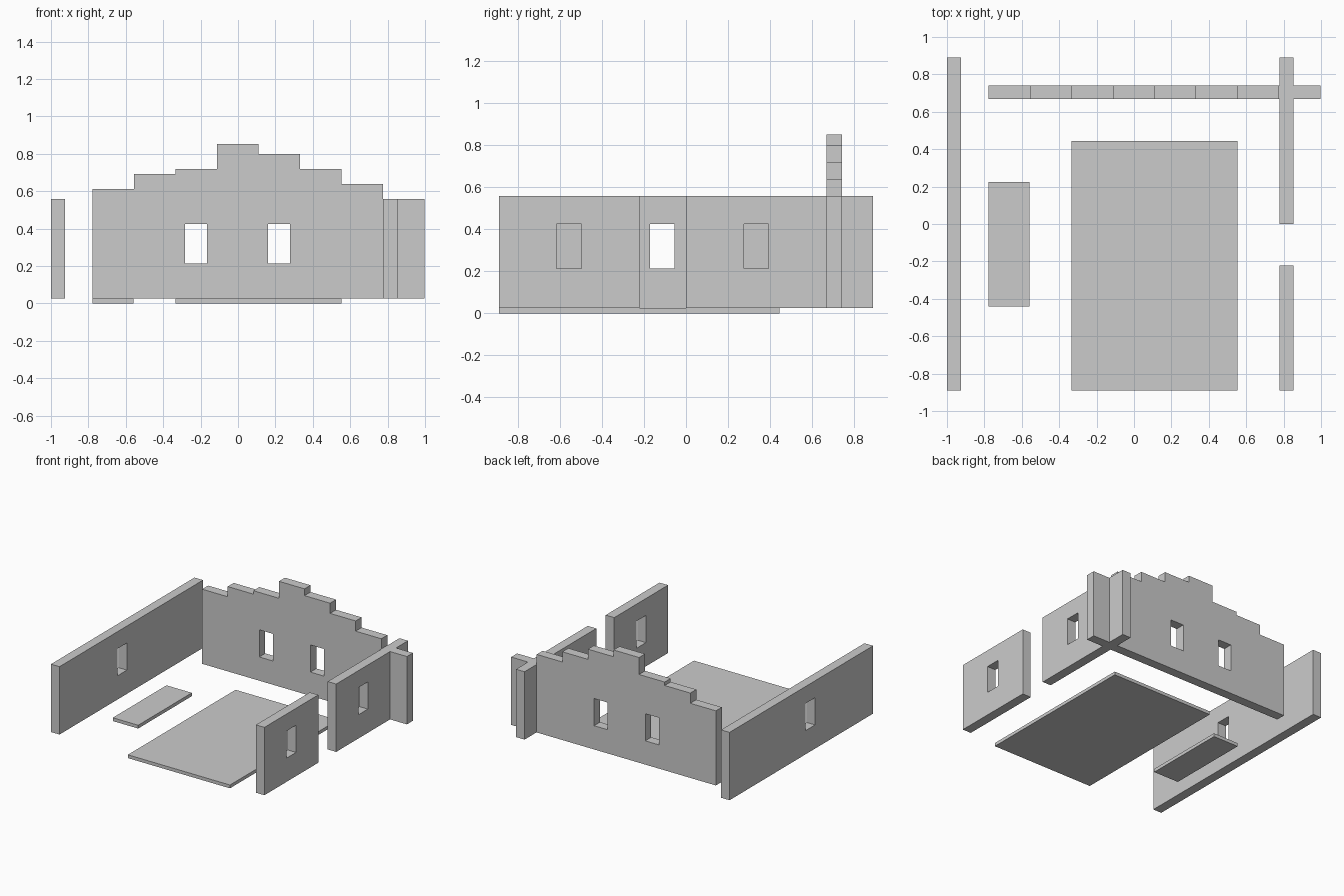
import bpy, bmesh
from math import pi

if "Cube" in bpy.data.objects:
    bpy.data.objects.remove(bpy.data.objects["Cube"])

T = 0.074            # wall thickness
BASE, TOP = 0.026, 0.558
WIN_Z = (0.212, 0.425)
WIN_W = 0.117


def rect(a, b, z0, z1):
    return [(a, z0), (b, z0), (b, z1), (a, z1)]


def wall(name, outline, windows, loc, rot):
    """Filled outline with window holes, extruded to wall thickness."""
    cu = bpy.data.curves.new(name, 'CURVE')
    cu.dimensions = '2D'
    cu.fill_mode = 'BOTH'
    cu.extrude = T / 2
    holes = [rect(c - WIN_W / 2, c + WIN_W / 2, *WIN_Z) for c in windows]
    for pts in [outline] + holes:
        sp = cu.splines.new('POLY')
        sp.points.add(len(pts) - 1)
        for p, (u, v) in zip(sp.points, pts):
            p.co = (u, v, 0, 1)
        sp.use_cyclic_u = True
        sp.use_smooth = False
    tmp = bpy.data.objects.new(name + "_outline", cu)
    bpy.context.collection.objects.link(tmp)
    me = bpy.data.meshes.new_from_object(tmp)
    bpy.data.objects.remove(tmp)
    bm = bmesh.new()
    bm.from_mesh(me)
    bmesh.ops.remove_doubles(bm, verts=bm.verts, dist=1e-4)
    bmesh.ops.recalc_face_normals(bm, faces=bm.faces)
    for f in bm.faces:
        f.smooth = False
    bm.to_mesh(me)
    bm.free()
    me.name = name
    ob = bpy.data.objects.new(name, me)
    ob.location, ob.rotation_euler = loc, rot
    bpy.context.collection.objects.link(ob)


def slab(name, x0, x1, y0, y1):
    bpy.ops.mesh.primitive_cube_add(
        size=1, location=((x0 + x1) / 2, (y0 + y1) / 2, BASE / 2))
    ob = bpy.context.object
    ob.name = name
    ob.scale = (x1 - x0, y1 - y0, BASE)


# Side walls: outline runs along y
for name, x, y0, y1, win in [
        ("left_wall", -1 + T / 2, -0.889, 0.889, -0.112),
        ("right_front_wall", 0.778 + T / 2, -0.889, -0.222, -0.556),
        ("right_back_wall", 0.778 + T / 2, 0.0, 0.889, 0.333)]:
    wall(name, rect(y0, y1, BASE, TOP), [win], (x, 0, 0), (pi / 2, 0, pi / 2))

# Back wall with a broken, stepped top edge
steps = [0.611, 0.691, 0.718, 0.851, 0.798, 0.718, 0.638, TOP]
x, w = -0.778, 1.776 / 8
outline = []
for i, h in enumerate(steps):
    outline += [(x + i * w, h), (x + (i + 1) * w, h)]
outline = [(x, BASE)] + outline + [(x + 8 * w, BASE)]
wall("stepped_back_wall", outline, [-0.224, 0.22],
     (0, 0.667 + T / 2, 0), (pi / 2, 0, 0))

# Floor remnants
slab("main_floor_slab", -0.333, 0.553, -0.889, 0.445)
slab("small_floor_slab", -0.778, -0.558, -0.44, 0.225)
